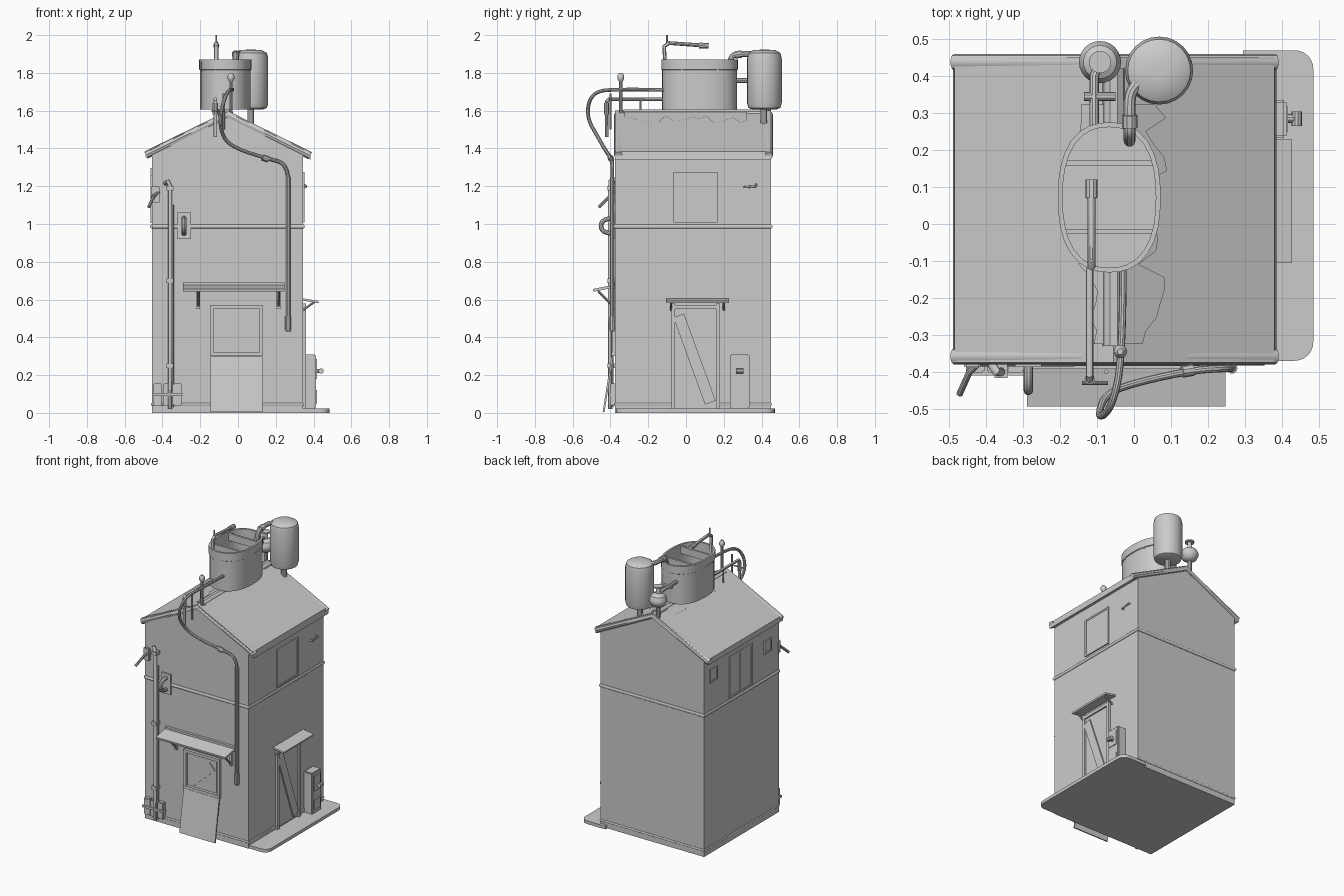
import bpy, bmesh, math, random
from math import radians, sin, cos, pi
from mathutils import Vector, Matrix

if "Cube" in bpy.data.objects:
    bpy.data.objects.remove(bpy.data.objects["Cube"])

GREY = (0.6, 0.6, 0.6, 1)
mat = bpy.data.materials.new("plain grey")
mat.use_nodes = True
mat.diffuse_color = GREY
mat.node_tree.nodes["Principled BSDF"].inputs["Base Color"].default_value = GREY


def add(name, me):
    me.materials.clear()
    me.materials.append(mat)
    me.shade_smooth()
    me.set_sharp_from_angle(angle=radians(35))
    ob = bpy.data.objects.new(name, me)
    bpy.context.collection.objects.link(ob)
    return ob


def finish(name, bm):
    bmesh.ops.recalc_face_normals(bm, faces=bm.faces)
    me = bpy.data.meshes.new(name)
    bm.to_mesh(me)
    bm.free()
    return add(name, me)


def box(name, xs, ys, zs, bevel=0, rot=None):
    """Box from its extents, optionally bevelled and rotated about its centre."""
    bm = bmesh.new()
    bmesh.ops.create_cube(bm, size=1)
    bmesh.ops.scale(bm, verts=bm.verts, vec=(xs[1] - xs[0], ys[1] - ys[0], zs[1] - zs[0]))
    if bevel:
        bmesh.ops.bevel(bm, geom=bm.edges[:], offset=bevel, segments=2, affect='EDGES')
    if rot:
        bm.transform(Matrix.Rotation(radians(rot[0]), 4, rot[1]))
    bmesh.ops.translate(bm, verts=bm.verts, vec=(sum(xs) / 2, sum(ys) / 2, sum(zs) / 2))
    return finish(name, bm)


def prism(name, pts, axis, lo, hi):
    """Extrude a 2D outline along y (points x,z) or z (points x,y)."""
    bm = bmesh.new()
    at = (lambda p, t: (p[0], t, p[1])) if axis == 'Y' else (lambda p, t: (p[0], p[1], t))
    face = bm.faces.new([bm.verts.new(at(p, lo)) for p in pts])
    new = bmesh.ops.extrude_face_region(bm, geom=[face])["geom"]
    d = (0, hi - lo, 0) if axis == 'Y' else (0, 0, hi - lo)
    bmesh.ops.translate(bm, verts=[v for v in new if isinstance(v, bmesh.types.BMVert)], vec=d)
    return finish(name, bm)


def pipe(name, pts, r, curved=False):
    """Round tube along points, straight or as a smooth spline."""
    cu = bpy.data.curves.new(name, 'CURVE')
    cu.dimensions = '3D'
    cu.bevel_depth, cu.bevel_resolution, cu.use_fill_caps = r, 3, True
    sp = cu.splines.new('NURBS' if curved else 'POLY')
    sp.points.add(len(pts) - 1)
    for p, co in zip(sp.points, pts):
        p.co = (*co, 1)
    if curved:
        sp.order_u, sp.use_endpoint_u, sp.resolution_u = 3, True, 5
    tmp = bpy.data.objects.new("tmp", cu)
    bpy.context.collection.objects.link(tmp)
    dg = bpy.context.evaluated_depsgraph_get()
    me = bpy.data.meshes.new_from_object(tmp.evaluated_get(dg))
    bpy.data.objects.remove(tmp)
    return add(name, me)


def lathe(name, centre, profile, power=2, n=32):
    """Rings of (rx, ry, z) round a vertical axis, capped at both ends."""
    bm = bmesh.new()
    rings = []
    for rx, ry, z in profile:
        ring = []
        for i in range(n):
            c, s = cos(2 * pi * i / n), sin(2 * pi * i / n)
            k = (abs(c) ** power + abs(s) ** power) ** (-1 / power)
            ring.append(bm.verts.new((centre[0] + rx * k * c, centre[1] + ry * k * s, z)))
        rings.append(ring)
    for a, b in zip(rings, rings[1:]):
        for i in range(n):
            j = (i + 1) % n
            bm.faces.new((a[i], a[j], b[j], b[i]))
    bm.faces.new(rings[0])
    bm.faces.new(rings[-1])
    return finish(name, bm)


def round_lathe(name, centre, profile):
    return lathe(name, centre, [(r, r, z) for r, z in profile], n=24)


# Building shell and roof
RX, RZ = -0.055, 1.6
X0, X1, Y0, Y1 = -0.455, 0.345, -0.375, 0.45
prism("walls", [(X0, 0), (X1, 0), (X1, 1.38), (RX, 1.57), (X0, 1.38)], 'Y', Y0, Y1)
prism("roof", [(-0.49, 1.35), (-0.485, 1.385), (RX, RZ), (0.38, 1.385), (0.385, 1.34),
               (RX, 1.555)], 'Y', Y0, Y1)
for name, y in (("front", -0.358), ("back", 0.438)):
    pipe(name + "_gable_trim", [(-0.487, y, 1.365), (RX, y, 1.578), (0.382, y, 1.362)], 0.022)

# Torn strips either side of the ridge, and the ridge beam
random.seed(4)
for name, side, reach in (("left", -1, 0.10), ("right", 1, 0.15)):
    bm = bmesh.new()
    prev = None
    for i in range(19):
        y = -0.325 + 0.036 * i
        d = reach * random.uniform(0.4, 1.0)
        pair = [bm.verts.new((RX + side * t, y, RZ + 0.006 - 0.494 * t)) for t in (0, d)]
        if prev:
            bm.faces.new((prev[0], prev[1], pair[1], pair[0]))
        prev = pair
    finish(name + "_torn_roofing", bm)
pipe("ridge_beam", [(RX, -0.33, 1.575), (RX, 0.42, 1.575)], 0.033)

# Bands round the walls
for name, z, r in (("middle_band", 0.987, 0.011), ("base_band", 0.045, 0.007)):
    pipe(name, [(X0, Y0, z), (X1, Y0, z), (X1, Y1, z), (X0, Y1, z), (X0, Y0, z)], r)

# Side slab with rounded corners
outline = [(0.295, -0.37), (0.295, 0.47)]
for cx, cy, a0 in ((0.435, 0.42, 90), (0.435, -0.32, 0)):
    outline += [(cx + 0.05 * cos(radians(a0 - a)), cy + 0.05 * sin(radians(a0 - a)))
                for a in range(0, 91, 15)]
prism("side_slab", outline, 'Z', 0, 0.022)

# Front hatch: frame, fallen boards, leaning panel, awning
for x in (-0.138, 0.122):
    box("hatch_post", (x - 0.009, x + 0.009), (-0.392, -0.37), (0.3, 0.57))
for z in (0.31, 0.562):
    box("hatch_rail", (-0.147, 0.131), (-0.395, -0.37), (z - 0.01, z + 0.01))
box("hatch_inner_frame", (-0.115, 0.1), (-0.381, -0.37), (0.33, 0.545))
box("hatch_board", (-0.12, 0.1), (-0.388, -0.376), (0.4, 0.46), rot=(-42, 'Y'))
box("leaning_panel", (-0.145, 0.13), (-0.418, -0.408), (0.003, 0.3), rot=(-9, 'X'))
box("front_awning", (-0.29, 0.247), (-0.493, -0.37), (0.653, 0.668), rot=(11, 'X'))
box("awning_wall_rail", (-0.29, 0.247), (-0.392, -0.37), (0.665, 0.69))
for x in (-0.21, 0.215):
    box("awning_bracket", (x - 0.01, x + 0.01), (-0.392, -0.37), (0.55, 0.66))
    pipe("awning_strut", [(x, -0.385, 0.565), (x, -0.465, 0.645)], 0.007)

# Front left standpipes, valve lever, meter boxes
pipe("tall_standpipe", [(-0.385, -0.38, 1.215), (-0.372, -0.40, 1.225), (-0.36, -0.4, 1.2),
                        (-0.36, -0.4, 0.02)], 0.012)
pipe("thin_standpipe", [(-0.345, -0.39, 1.1), (-0.345, -0.39, 0.03)], 0.006)
for z in (0.25, 0.7, 1.19):
    box("pipe_clamp", (-0.378, -0.342), (-0.416, -0.37), (z - 0.012, z + 0.012))
box("valve_plate", (-0.322, -0.25), (-0.387, -0.37), (0.92, 1.06))
pipe("valve_loop", [(-0.286, -0.38, 1.03), (-0.286, -0.45, 1.03), (-0.286, -0.45, 0.95),
                    (-0.286, -0.38, 0.95)], 0.013, True)
pipe("lever_arm", [(-0.42, -0.375, 1.17), (-0.445, -0.4, 1.15), (-0.472, -0.46, 1.09)], 0.009)
box("lever_mount", (-0.46, -0.415), (-0.39, -0.36), (1.11, 1.2), 0.005)
for i in range(3):
    x = -0.45 + 0.053 * i
    box("meter_box", (x, x + 0.046), (-0.402, -0.37), (0.04, 0.155), 0.004)
box("meter_rail", (-0.455, -0.295), (-0.41, -0.37), (0.09, 0.105))

# Right-hand door, awning, cabinet, window
for y in (-0.068, 0.17):
    box("door_post", (0.34, 0.36), (y - 0.01, y + 0.01), (0.02, 0.58))
box("door_lintel", (0.34, 0.36), (-0.078, 0.18), (0.55, 0.572))
box("door_leaf", (0.34, 0.35), (-0.058, 0.16), (0.03, 0.55))
box("door_board", (0.351, 0.36), (0.015, 0.075), (0.04, 0.53), rot=(20, 'X'))
box("door_awning", (0.335, 0.427), (-0.105, 0.228), (0.588, 0.6), rot=(9, 'Y'))
for y in (-0.08, 0.2):
    pipe("door_awning_strut", [(0.345, y, 0.545), (0.405, y, 0.588)], 0.006)
box("cabinet", (0.345, 0.412), (0.232, 0.335), (0.022, 0.31), 0.006)
box("cabinet_panel", (0.41, 0.417), (0.25, 0.318), (0.18, 0.285))
box("cabinet_drawer", (0.41, 0.417), (0.25, 0.318), (0.05, 0.12))
pipe("cabinet_knob", [(0.41, 0.285, 0.222), (0.445, 0.285, 0.222)], 0.012)
pipe("knob_grip", [(0.44, 0.265, 0.222), (0.44, 0.305, 0.222)], 0.014)
pipe("wall_handle", [(0.345, 0.31, 1.195), (0.36, 0.31, 1.195), (0.36, 0.37, 1.2),
                     (0.345, 0.37, 1.21)], 0.006)


def side_window(name, x, y0, y1, z0, z1, w=0.012):
    """Pane with a raised frame on a side wall."""
    xs = (x - 0.008, x + 0.008)
    box(name + "_pane", (x - 0.004, x + 0.004), (y0, y1), (z0, z1))
    for y in (y0, y1):
        box(name + "_jamb", xs, (y - w / 2, y + w / 2), (z0, z1))
    for z in (z0, z1):
        box(name + "_rail", xs, (y0 - w / 2, y1 + w / 2), (z - w / 2, z + w / 2))


side_window("right_window", X1, -0.06, 0.16, 1.015, 1.27)
side_window("left_window", X0, -0.07, 0.17, 1.01, 1.29)
box("left_window_mullion", (X0 - 0.008, X0), (0.043, 0.057), (1.01, 1.29))
side_window("left_back_vent", X0, 0.315, 0.385, 1.2, 1.28)
side_window("left_front_vent", X0, -0.285, -0.215, 1.17, 1.25)

# Open roof tank with rim and cross beams
T = (-0.067, 0.072)
lathe("roof_tank", T, [(0.134, 0.198, 1.605), (0.134, 0.198, 1.815), (0.139, 0.203, 1.818),
                       (0.139, 0.203, 1.872), (0.126, 0.19, 1.872), (0.126, 0.19, 1.67)], 2.4)
for y in (-0.02, 0.165):
    box("tank_beam", (-0.195, 0.06), (y - 0.007, y + 0.007), (1.81, 1.86))

# Tank spout
pipe("spout", [(-0.115, -0.11, 1.8), (-0.115, -0.115, 1.94), (-0.115, -0.09, 1.958),
               (-0.115, 0.09, 1.945)], 0.011)
pipe("spout_nozzle", [(-0.115, 0.07, 1.945), (-0.115, 0.12, 1.943)], 0.016)
pipe("spout_pin", [(-0.115, -0.1, 1.95), (-0.115, -0.1, 2.0)], 0.005)

# Pressure tank and its feed
round_lathe("pressure_tank", (0.068, 0.415), [(0.06, 1.605), (0.085, 1.615), (0.092, 1.64),
            (0.092, 1.875), (0.085, 1.905), (0.06, 1.92), (0.02, 1.923)])
pipe("pressure_tank_leg", [(0.068, 0.412, 1.48), (0.068, 0.412, 1.61)], 0.018)
pipe("feed_pipe", [(-0.012, 0.225, 1.82), (-0.012, 0.235, 1.89), (-0.012, 0.28, 1.9),
                   (-0.012, 0.375, 1.9), (0.04, 0.4, 1.9)], 0.016, True)
pipe("feed_collar", [(-0.012, 0.26, 1.895), (-0.012, 0.295, 1.9)], 0.021)

# Small pump with handwheel
P = (-0.092, 0.438)
round_lathe("pump_bulb", P, [(0.02, 1.65), (0.045, 1.665), (0.057, 1.69), (0.057, 1.705),
                             (0.045, 1.73), (0.015, 1.745), (0.012, 1.79)])
round_lathe("pump_wheel", P, [(0.03, 1.785), (0.03, 1.795)])
pipe("pump_stand", [(*P, 1.54), (*P, 1.67)], 0.014)
pipe("pump_pipe", [(-0.108, 0.26, 1.76), (-0.108, 0.4, 1.76), (*P, 1.74)], 0.013)
pipe("pump_cross_pipe", [(-0.135, 0.345, 1.76), (-0.05, 0.345, 1.76)], 0.012)

# Front pipework off the roof tank
pipe("long_drain", [(-0.03, -0.12, 1.71), (-0.03, -0.36, 1.715), (-0.06, -0.5, 1.7),
                    (-0.1, -0.53, 1.57), (-0.08, -0.46, 1.45), (0.0, -0.43, 1.395),
                    (0.16, -0.395, 1.345), (0.26, -0.39, 1.32), (0.265, -0.39, 1.24)], 0.01, True)
pipe("downpipe", [(0.265, -0.39, 1.25), (0.265, -0.39, 0.43)], 0.012)
pipe("downpipe_collar", [(0.265, -0.39, 0.44), (0.265, -0.39, 0.51)], 0.015)
pipe("drain_collar", [(0.13, -0.4, 1.352), (0.16, -0.395, 1.342)], 0.016)
pipe("short_drain", [(-0.12, -0.12, 1.66), (-0.12, -0.41, 1.66), (-0.12, -0.42, 1.65),
                     (-0.12, -0.42, 1.46)], 0.01)
pipe("drain_collar_low", [(-0.12, -0.42, 1.58), (-0.12, -0.42, 1.64)], 0.014)
pipe("drain_crossbar", [(-0.14, -0.43, 1.6), (-0.07, -0.43, 1.6)], 0.005)
pipe("side_stub", [(-0.075, -0.4, 1.5), (-0.075, -0.4, 1.69)], 0.006)
pipe("vent_post", [(-0.037, -0.345, 1.56), (-0.037, -0.345, 1.77)], 0.009)
round_lathe("vent_ball", (-0.037, -0.345), [(0.01, 1.755), (0.018, 1.768), (0.018, 1.785),
                                            (0.008, 1.8)])
pipe("pipe_support", [(-0.12, -0.24, 1.56), (-0.12, -0.24, 1.66)], 0.006)
